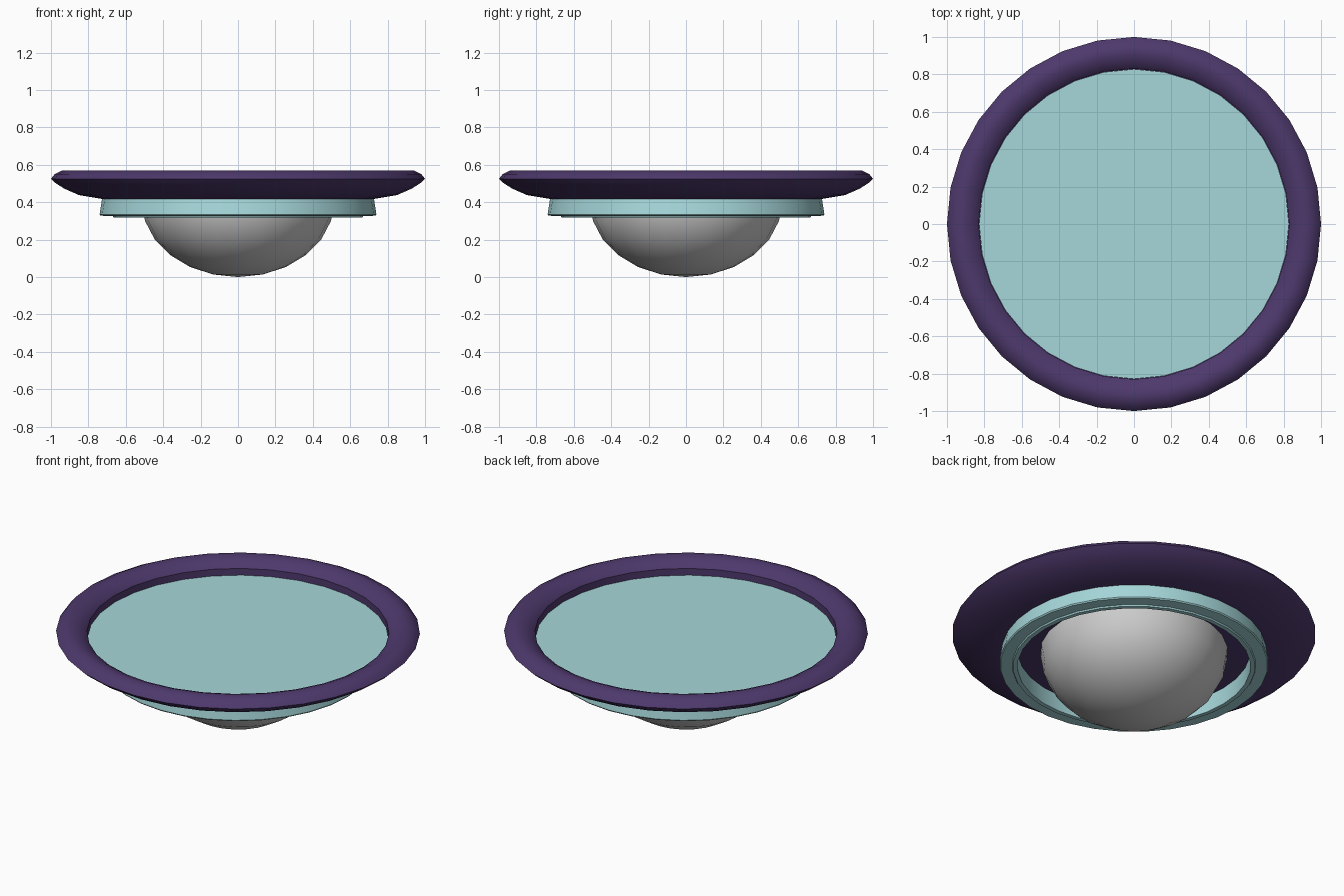
import bpy, bmesh, math

if "Cube" in bpy.data.objects:
    bpy.data.objects.remove(bpy.data.objects["Cube"])


def material(name, color):
    m = bpy.data.materials.new(name)
    m.diffuse_color = (*color, 1)
    m.use_nodes = True
    m.node_tree.nodes["Principled BSDF"].inputs["Base Color"].default_value = m.diffuse_color
    return m


def lathe(name, profile, sides, mat=None, closed=False):
    """Revolve (radius, z) points around the z axis."""
    bm = bmesh.new()
    verts = [bm.verts.new((0, -r, z)) for r, z in profile]
    edges = [bm.edges.new(pair) for pair in zip(verts, verts[1:])]
    if closed:
        edges.append(bm.edges.new((verts[-1], verts[0])))
    bmesh.ops.spin(bm, geom=verts + edges, axis=(0, 0, 1), cent=(0, 0, 0),
                   angle=math.tau, steps=sides, use_duplicate=False)
    bmesh.ops.remove_doubles(bm, verts=bm.verts, dist=1e-4)
    bmesh.ops.recalc_face_normals(bm, faces=bm.faces)
    mesh = bpy.data.meshes.new(name)
    bm.to_mesh(mesh)
    bm.free()
    obj = bpy.data.objects.new(name, mesh)
    bpy.context.collection.objects.link(obj)
    if mat:
        mesh.materials.append(mat)
    bpy.ops.object.select_all(action='DESELECT')
    obj.select_set(True)
    bpy.context.view_layer.objects.active = obj
    bpy.ops.object.shade_smooth_by_angle(angle=math.radians(35))
    return obj


purple = material("purple", (0.075, 0.04, 0.15))
teal = material("teal", (0.38, 0.68, 0.70))

# Saucer: closed underside, rounded rim and recessed floor
lathe("saucer", [(0, 0.42), (0.73, 0.418), (0.85, 0.438), (0.93, 0.473),
                 (0.975, 0.502), (1.0, 0.525), (0.98, 0.55), (0.94, 0.57),
                 (0.905, 0.57), (0.87, 0.556), (0.84, 0.537), (0.83, 0.525),
                 (0.83, 0.47), (0, 0.47)], 32, purple)

# Flat disc set inside the rim
lathe("top_disc", [(0, 0.46), (0.828, 0.46), (0.828, 0.485), (0, 0.485)], 32, teal)

# Stepped collar under the saucer
lathe("collar", [(0.725, 0.43), (0.74, 0.335), (0.735, 0.328), (0.67, 0.326),
                 (0.665, 0.318), (0.64, 0.318), (0.64, 0.43)], 32, teal, closed=True)

# Squashed half-dome hanging below
dome = [(0.515 * math.sin(math.radians(a)), 0.405 - 0.405 * math.cos(math.radians(a)))
        for a in range(0, 91, 15)]
lathe("bottom_dome", dome + [(0.515, 0.43), (0, 0.43)], 24)
